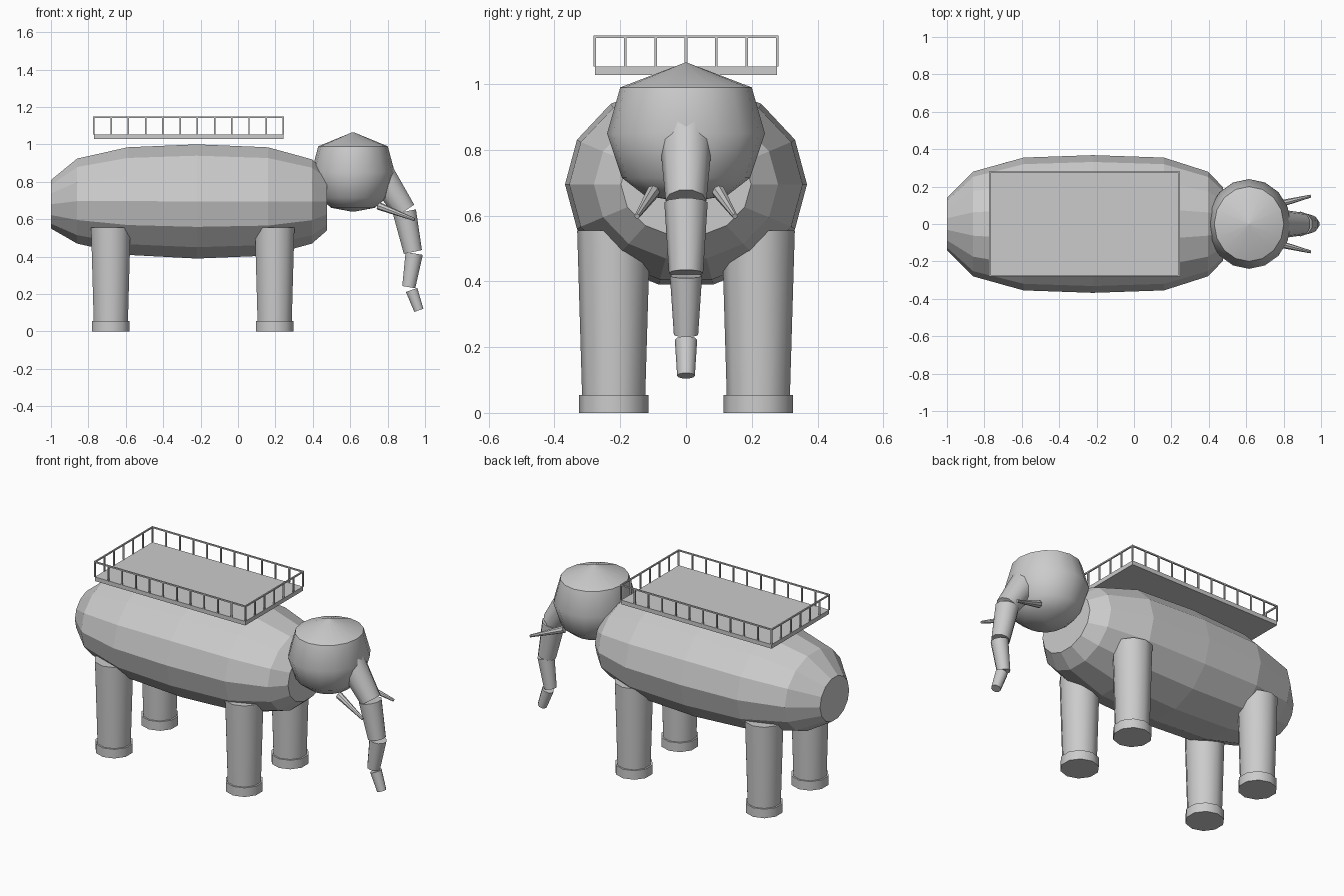
import bpy, bmesh, math
from mathutils import Vector, Matrix

if "Cube" in bpy.data.objects:
    bpy.data.objects.remove(bpy.data.objects["Cube"], do_unlink=True)

grey = bpy.data.materials.new("plain grey")
grey.use_nodes = True
GREY = (0.6, 0.6, 0.6, 1)
grey.diffuse_color = GREY
grey.node_tree.nodes["Principled BSDF"].inputs["Base Color"].default_value = GREY


def finish(name, bm, smooth=None):
    """Turn a bmesh into a named grey object, optionally smooth shaded."""
    bmesh.ops.recalc_face_normals(bm, faces=bm.faces)
    mesh = bpy.data.meshes.new(name)
    bm.to_mesh(mesh)
    bm.free()
    mesh.materials.append(grey)
    obj = bpy.data.objects.new(name, mesh)
    bpy.context.collection.objects.link(obj)
    if smooth:
        bpy.ops.object.select_all(action="DESELECT")
        obj.select_set(True)
        bpy.context.view_layer.objects.active = obj
        bpy.ops.object.shade_smooth_by_angle(angle=math.radians(smooth))
    return obj


def loft(bm, rings):
    """Skin equal-length rings of points and cap both ends."""
    loops = [[bm.verts.new(p) for p in ring] for ring in rings]
    n = len(loops[0])
    for a, b in zip(loops, loops[1:]):
        for i in range(n):
            j = (i + 1) % n
            bm.faces.new((a[i], a[j], b[j], b[i]))
    bm.faces.new(loops[0])
    bm.faces.new(loops[-1])


def circle(n):
    return [(math.cos(math.tau * i / n), math.sin(math.tau * i / n)) for i in range(n)]


def taper(name, start, end, r1, r2, sides=10):
    """Smooth tapered cylinder between two points."""
    start, end = Vector(start), Vector(end)
    axis = (end - start).normalized()
    side = Vector((0, 1, 0))
    side = (side - axis * side.dot(axis)).normalized()
    other = axis.cross(side)
    bm = bmesh.new()
    loft(bm, [[p + (side * c + other * s) * r for c, s in circle(sides)]
              for p, r in ((start, r1), (end, r2))])
    return finish(name, bm, 40)


def box(bm, low, high):
    low, high = Vector(low), Vector(high)
    size = Matrix.Diagonal((*(high - low), 1))
    bmesh.ops.create_cube(bm, size=1, matrix=Matrix.Translation((low + high) / 2) @ size)


# Barrel body: x, half width, half height, centre height
body_rings = [(-1, .14, .133, .68), (-.86, .28, .233, .697), (-.59, .355, .295, .697),
              (-.22, .368, .313, .695), (.16, .355, .297, .695), (.395, .28, .231, .695),
              (.475, .198, .16, .695)]
bm = bmesh.new()
loft(bm, [[(x, ry * c, cz + rz * s) for c, s in circle(14)] for x, ry, rz, cz in body_rings])
finish("body", bm)

# Head: few-ringed squashed ball
head_rings = [(.004, .64), (.125, .661), (.195, .715), (.24, .85), (.2, .99), (.004, 1.065)]
bm = bmesh.new()
loft(bm, [[(.615 + r * .93 * c, r * s, z) for c, s in circle(16)] for r, z in head_rings])
finish("head", bm, 50)

# Trunk of separate tapered segments: start x, z, end x, z, radii
trunk = [(.755, .85, .893, .645, .082, .062), (.89, .64, .935, .425, .066, .052),
         (.942, .417, .913, .237, .049, .037), (.928, .222, .967, .113, .034, .027)]
for i, (x1, z1, x2, z2, r1, r2) in enumerate(trunk):
    taper(f"trunk_segment_{i + 1}", (x1, 0, z1), (x2, 0, z2), r1, r2)

# Tusks, legs and feet on both sides
for side, s in (("left", 1), ("right", -1)):
    taper(f"{side}_tusk", (.75, s * .1, .672), (.944, s * .149, .598), .021, .008, 8)
    for end, x in (("front", .196), ("back", -.68)):
        y = s * .22
        taper(f"{side}_{end}_leg", (x, y, .05), (x, y, .555), .096, .111)
        taper(f"{side}_{end}_foot", (x, y, 0), (x, y, .055), .106, .106)

# Platform floating over the back
X0, X1, Y, DECK, RAIL = -.77, .243, .277, 1.053, 1.148
bm = bmesh.new()
box(bm, (X0, -Y, 1.028), (X1, Y, DECK))
finish("platform", bm)

# Railing: posts along all four edges and a top rail
T = .004
long_xs = [X0 + (X1 - X0) * i / 11 for i in range(12)]
short_ys = [-Y + 2 * Y * i / 6 for i in range(7)]
spots = [(x, y) for x in long_xs for y in (-Y, Y)]
spots += [(x, y) for x in (X0, X1) for y in short_ys[1:-1]]
bm = bmesh.new()
for x, y in spots:
    box(bm, (x - T, y - T, DECK), (x + T, y + T, RAIL - T))
finish("railing_posts", bm)

bm = bmesh.new()
for y in (-Y, Y):
    box(bm, (X0 - T, y - T, RAIL - 2 * T), (X1 + T, y + T, RAIL))
for x in (X0, X1):
    box(bm, (x - T, -Y + T, RAIL - 2 * T), (x + T, Y - T, RAIL))
finish("top_rail", bm)
